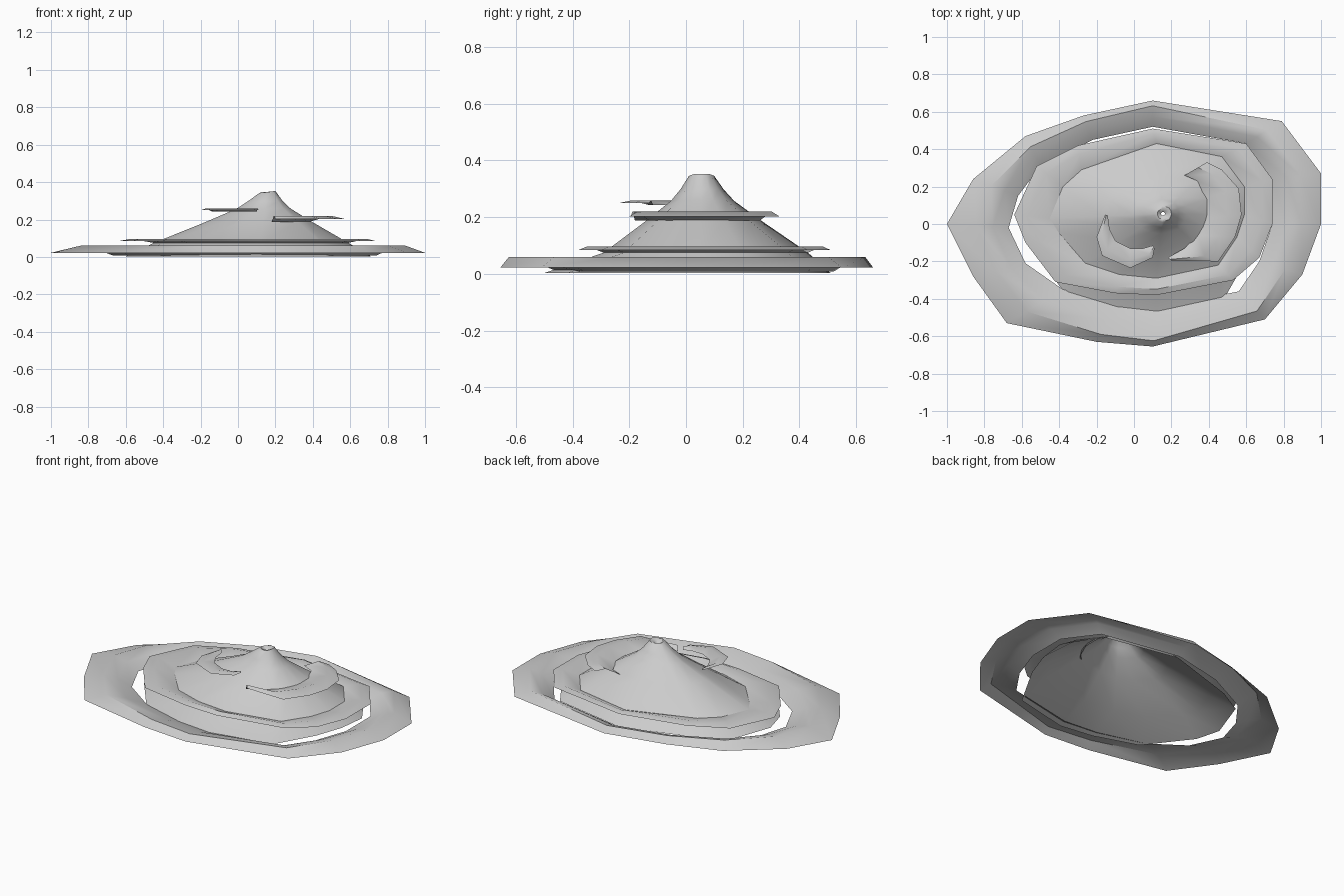
import bpy, math

if "Cube" in bpy.data.objects:
    bpy.data.objects.remove(bpy.data.objects["Cube"])


def at(pts, z):
    return [(x, y, z) for x, y in pts]


def mix(a, b, t, z):
    ts = t if isinstance(t, (list, tuple)) else [t] * len(a)
    return [(p[0] + (q[0] - p[0]) * k, p[1] + (q[1] - p[1]) * k, z)
            for p, q, k in zip(a, b, ts)]


def loft(name, loops, closed=True, angle=40):
    n = len(loops[0])
    verts = [v for loop in loops for v in loop]
    faces = []
    for r in range(len(loops) - 1):
        for i in range(n if closed else n - 1):
            j = (i + 1) % n
            faces.append((r * n + i, r * n + j, (r + 1) * n + j, (r + 1) * n + i))
    # loops run clockwise seen from above: flip so the sheets face up
    me = bpy.data.meshes.new(name)
    me.from_pydata(verts, [], [f[::-1] for f in faces])
    me.update()
    if sum(p.normal.z * p.area for p in me.polygons) < 0:
        me.flip_normals()
    ob = bpy.data.objects.new(name, me)
    bpy.context.collection.objects.link(ob)
    bpy.context.view_layer.objects.active = ob
    ob.select_set(True)
    bpy.ops.object.shade_smooth_by_angle(angle=math.radians(angle))
    ob.select_set(False)
    return ob


# Outer ridge ring: thin raised sheet with a sloping inner bank
ridge_out = [(-1, 0), (-.86, .24), (-.58, .47), (-.27, .58), (.1, .66), (.79, .55), (1, .27),
             (1, 0), (.9, -.27), (.7, -.51), (.1, -.655), (-.2, -.63), (-.68, -.53), (-.86, -.28)]
ridge_in = [(-.67, -.02), (-.62, .15), (-.5, .31), (-.22, .45), (.1, .52), (.6, .43), (.74, .24),
            (.74, 0), (.67, -.2), (.56, -.36), (.13, -.45), (-.09, -.43), (-.38, -.35), (-.58, -.21)]
crest = [.48, .4, .35, .25, .2, .4, .42, .4, .4, .3, .15, .2, .35, .42]
loft("outer_ridge", [at(ridge_out, .022),
                     mix(ridge_out, ridge_in, crest, .06),
                     mix(ridge_out, ridge_in, [c + (1 - c) * .5 for c in crest], .042),
                     at(ridge_in, .008)])

# Middle terrace ring
terrace_out = [(-.64, .05), (-.52, .31), (-.3, .42), (.1, .51), (.6, .43), (.74, .24), (.74, 0),
               (.67, -.18), (.53, -.3), (.12, -.38), (-.1, -.37), (-.42, -.31), (-.58, -.1)]
terrace_in = [(-.45, .03), (-.38, .2), (-.28, .29), (.12, .43), (.47, .36), (.59, .2), (.59, .05),
              (.55, -.07), (.45, -.22), (.12, -.29), (-.08, -.27), (-.26, -.21), (-.4, -.05)]
loft("middle_terrace", [at(terrace_out, .084),
                        mix(terrace_out, terrace_in, .35, .097),
                        at(terrace_in, .075)])

# Central cone with a small crater
cone_base = [(-.6, .03), (-.51, .28), (-.35, .37), (.1, .51), (.57, .42), (.71, .2), (.69, .03),
             (.63, -.14), (.47, -.42), (.12, -.5), (-.09, -.47), (-.36, -.38), (-.56, -.12)]
cx, cy = .155, .055


def crater(r):
    out = []
    for x, y in terrace_in:
        d = math.hypot(x - cx, y - cy)
        out.append((cx + (x - cx) / d * r, cy + (y - cy) / d * r))
    return out


rim = crater(.045)
loft("central_cone", [at(cone_base, .003), at(terrace_in, .075),
                      mix(terrace_in, rim, .5, .188),
                      mix(terrace_in, rim, .79, .258),
                      mix(terrace_in, rim, .9, .298),
                      [(x, y, .346 + (x - cx) * .16) for x, y in rim],
                      at(crater(.03), .347), at(crater(.01), .33)], angle=50)

# Crescent ledges partway up the cone


def ledge(name, outer, inner, z, h):
    loft(name, [at(outer, z + h * .45), mix(outer, inner, .4, z + h), at(inner, z)],
         closed=False)


ledge("lower_ledge",
      [(.39, .33), (.47, .29), (.56, .19), (.575, .05), (.54, -.07), (.45, -.2), (.2, -.195)],
      [(.27, .26), (.34, .23), (.38, .14), (.38, .03), (.34, -.06), (.27, -.13), (.18, -.18)],
      .188, .032)
ledge("upper_ledge",
      [(-.155, .05), (-.2, -.07), (-.17, -.17), (-.02, -.235), (.1, -.18), (.11, -.13)],
      [(-.14, .045), (-.13, -.03), (-.1, -.09), (-.02, -.13), (.05, -.13), (.1, -.115)],
      .243, .016)
